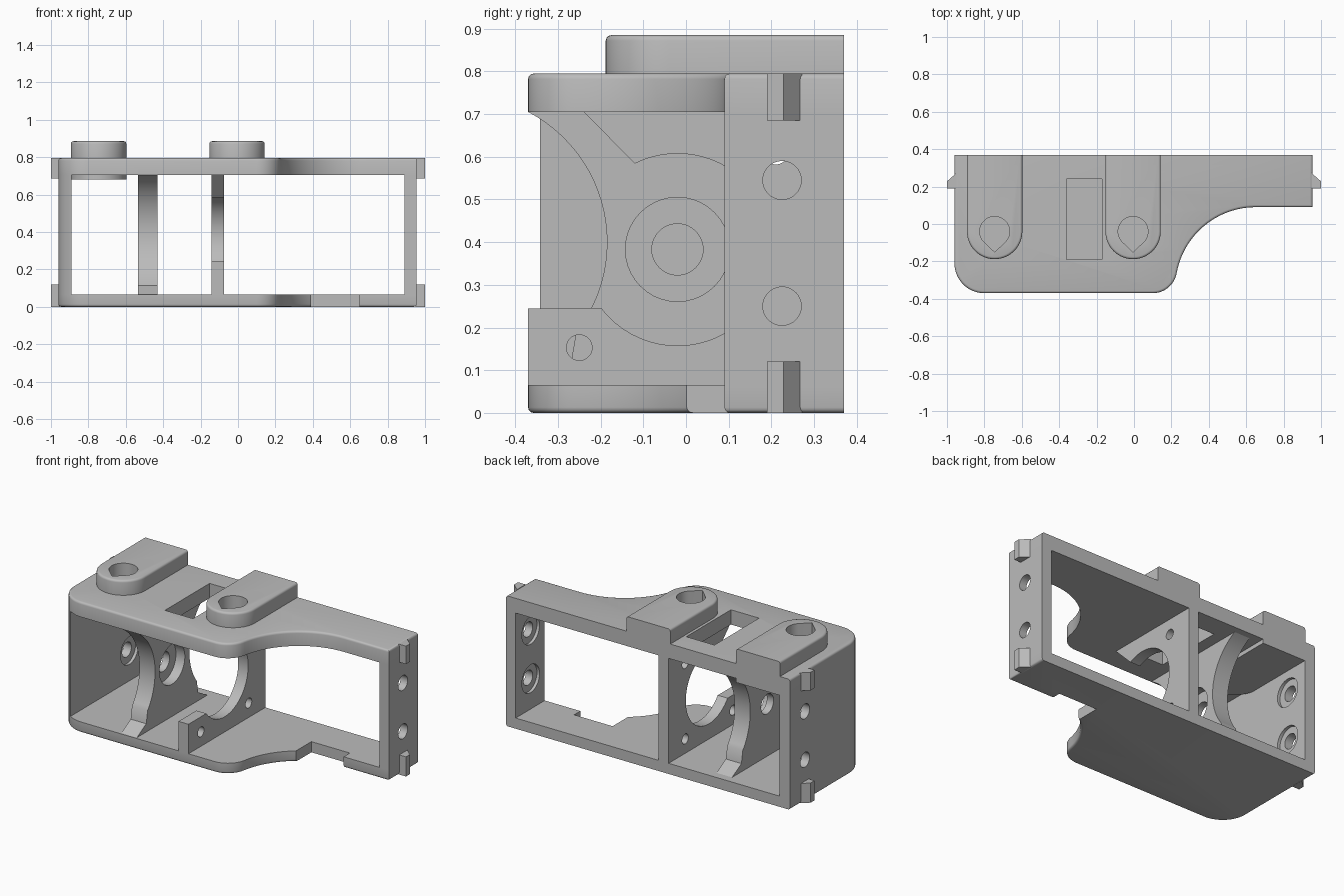
import bpy, bmesh, math
from mathutils import Vector

cube = bpy.data.objects.get("Cube")
if cube:
    bpy.data.objects.remove(cube, do_unlink=True)

grey = bpy.data.materials.new("plain grey")
grey.use_nodes = True
colour = (0.5, 0.5, 0.5, 1)
grey.diffuse_color = colour
grey.node_tree.nodes["Principled BSDF"].inputs["Base Color"].default_value = colour

BACK = 0.37
FLOOR, CEILING, TOP = 0.065, 0.705, 0.795


def arc(cx, cy, r, start, end, n=20):
    """Points on an arc, angles in degrees."""
    angles = [math.radians(start + (end - start) * i / n) for i in range(n + 1)]
    return [(cx + r * math.cos(a), cy + r * math.sin(a)) for a in angles]


def circle(cx, cy, r):
    return arc(cx, cy, r, 0, 360, 40)[:-1]


def prism(name, pts, lo, hi, axis="z", round_z=None):
    """Extrude a profile along z (x, y points) or x (y, z points)."""
    def place(p, t):
        return Vector((p[0], p[1], t)) if axis == "z" else Vector((t, p[0], p[1]))
    bm = bmesh.new()
    face = bm.faces.new([bm.verts.new(place(p, lo)) for p in pts])
    out = bmesh.ops.extrude_face_region(bm, geom=[face])
    shift = place((0, 0), hi - lo)
    bmesh.ops.translate(bm, vec=shift, verts=[v for v in out["geom"] if isinstance(v, bmesh.types.BMVert)])
    bmesh.ops.recalc_face_normals(bm, faces=bm.faces)
    if round_z is not None:
        # round the rim at one height, leaving the back edge sharp
        rim = [e for e in bm.edges
               if all(abs(v.co.z - round_z) < 1e-4 for v in e.verts)
               and not all(v.co.y > BACK - 0.001 for v in e.verts)]
        bmesh.ops.bevel(bm, geom=rim, offset=0.013, segments=3, profile=0.5, affect="EDGES")
    mesh = bpy.data.meshes.new(name)
    bm.to_mesh(mesh)
    bm.free()
    ob = bpy.data.objects.new(name, mesh)
    bpy.context.collection.objects.link(ob)
    mesh.materials.append(grey)
    return ob


def activate(ob):
    bpy.ops.object.select_all(action="DESELECT")
    ob.select_set(True)
    bpy.context.view_layer.objects.active = ob


def cut(ob, pts, lo, hi, axis="z"):
    cutter = prism("cutter", pts, lo, hi, axis)
    cutter.hide_render = True
    mod = ob.modifiers.new("cut", "BOOLEAN")
    mod.operation, mod.solver, mod.object = "DIFFERENCE", "EXACT", cutter
    activate(ob)
    bpy.ops.object.modifier_apply(modifier=mod.name)
    bpy.data.objects.remove(cutter, do_unlink=True)


def rect(x0, x1, y0, y1):
    return [(x0, y0), (x1, y0), (x1, y1), (x0, y1)]


# Plate outline: rounded front corners, then a concave sweep to the narrow end
corner = arc(-0.80, -0.21, 0.16, 180, 270, 14)
outline = ([(-0.96, BACK)] + corner + arc(0.10, -0.24, 0.13, 270, 349.7, 12)
           + arc(0.651, -0.34, 0.43, 169.7, 90, 24)[1:] + [(0.955, 0.09), (0.955, BACK)])
top_plate = prism("top_plate", outline, CEILING, TOP, round_z=TOP)
bottom_plate = prism("bottom_plate", outline, 0, FLOOR, round_z=0)
cut(top_plate, rect(-0.36, -0.17, -0.19, 0.24), 0.6, 0.9)
cut(bottom_plate, rect(0.39, 0.65, -0.1, 0.15), -0.1, 0.2)

# End walls with counterbored screw holes
wall_corner = [p for p in corner if p[0] < -0.891] + [(-0.89, -0.342)]
left = [(-0.96, BACK)] + wall_corner + [(-0.89, BACK)]
right_wall = prism("narrow_end_wall", rect(0.89, 0.955, 0.09, BACK), FLOOR, CEILING)
left_wall = prism("wide_end_wall", left, FLOOR, CEILING)
for z in (0.25, 0.545):
    for wall, inner in ((right_wall, 0.89), (left_wall, -0.89)):
        cut(wall, circle(0.225, z, 0.045), inner - 0.2, inner + 0.2, "x")
        cut(wall, circle(0.225, z, 0.085), inner - 0.018, inner + 0.018, "x")

# Wedge clips on both ends, top and bottom
for side, label in ((-1, "wide"), (1, "narrow")):
    wedge = [(side * x, y) for x, y in ((0.95, 0.19), (1.0, 0.19), (1.0, 0.228), (0.95, 0.272))]
    prism(f"{label}_end_lower_clip", wedge, 0, 0.12)
    prism(f"{label}_end_upper_clip", wedge, 0.685, TOP)

# Middle wall with a large round opening, open to the front
profile = ([(-0.37, FLOOR), (-0.37, 0.245)] + arc(-0.02, 0.3825, 0.225, -142.4, 116.3, 44)
           + [(-0.24, CEILING), (BACK, CEILING), (BACK, FLOOR)])
middle_wall = prism("middle_wall", profile, -0.142, -0.075, "x")
for y, z in ((-0.25, 0.153), (0.21, 0.153), (0.21, 0.612)):
    cut(middle_wall, circle(y, z, 0.03), -0.3, 0.1, "x")

# Waisted rib with a bearing seat and a through hole
front_edge = [(-0.36, FLOOR), (-0.27, 0.115), (-0.257, 0.19)]
front_edge += arc(-0.529, 0.40, 0.344, -37.6, 62.4, 24)[1:]
back_edge = [(-0.04 - y, z) for y, z in reversed(front_edge)]
rib = prism("waisted_rib", front_edge + back_edge, -0.535, -0.43, "x")
cut(rib, circle(-0.02, 0.383, 0.122), -0.49, -0.3, "x")
cut(rib, circle(-0.02, 0.383, 0.06), -0.7, -0.3, "x")

# Raised round-ended mounts with blind teardrop holes
for cx, label in ((-0.745, "left"), (-0.005, "right")):
    shape = arc(cx, -0.04, 0.148, 180, 360, 28) + [(cx + 0.148, BACK), (cx - 0.148, BACK)]
    mount = prism(f"{label}_mount", shape, TOP, 0.885, round_z=0.885)
    tear = arc(cx, -0.04, 0.08, -46.7, 226.7, 32) + [(cx, -0.15)]
    for part in (mount, top_plate):
        cut(part, tear, 0.72, 1.0)
    if label == "left":
        prism("under_mount_pad", shape, 0.68, CEILING)

# Smooth curved faces, keep sharp edges
for ob in bpy.context.collection.objects:
    if ob.type == "MESH" and grey.name in ob.data.materials:
        activate(ob)
        bpy.ops.object.shade_smooth_by_angle(angle=math.radians(32))
